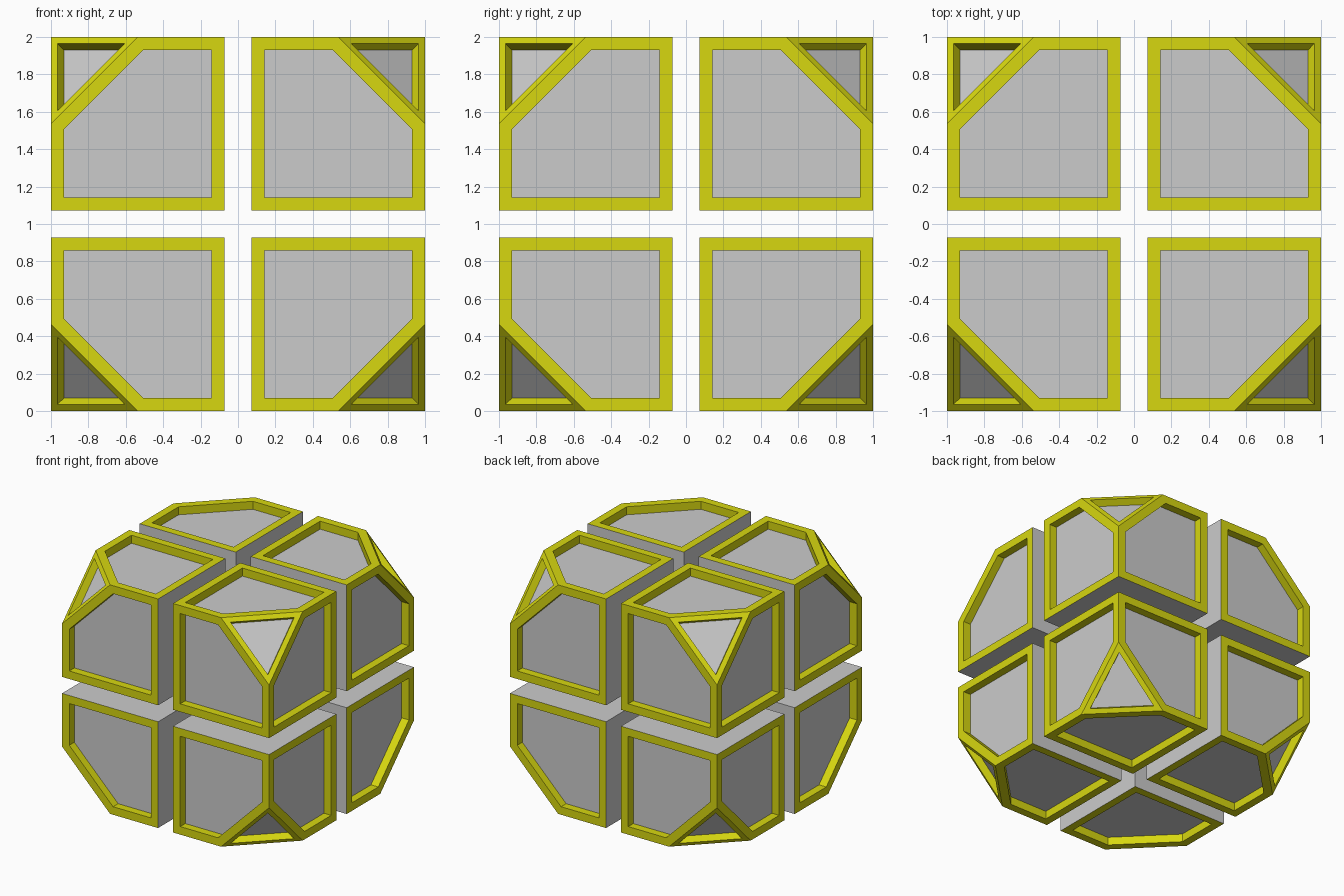
import bpy
import bmesh
from itertools import product
from mathutils import Vector

if "Cube" in bpy.data.objects:
    bpy.data.objects.remove(bpy.data.objects["Cube"], do_unlink=True)

GAP = 0.072            # half the gap between blocks
SIZE = 1 - GAP         # block edge length
CUT = SIZE / 2         # length cut off each edge at the outer corner
FRAME, CORNER_FRAME = 0.07, 0.042
DEPTH, CORNER_DEPTH = 0.07, 0.062


def material(name, color):
    mat = bpy.data.materials.new(name)
    mat.use_nodes = True
    mat.diffuse_color = color
    mat.node_tree.nodes["Principled BSDF"].inputs["Base Color"].default_value = color
    return mat


GREY = material("panel grey", (0.6, 0.6, 0.6, 1))
YELLOW = material("frame yellow", (0.68, 0.68, 0.005, 1))


def recess(bm, faces, border, depth):
    """Frame each face in yellow and sink its panel straight inward."""
    for f in faces:
        f.material_index = 1
    bmesh.ops.inset_individual(bm, faces=faces, thickness=border, use_even_offset=True)
    for f in faces:
        normal = f.normal.copy()
        panel = bmesh.ops.extrude_discrete_faces(bm, faces=[f])["faces"][0]
        panel.material_index = 0
        bmesh.ops.translate(bm, verts=panel.verts, vec=-normal * depth)


def block(name, signs):
    out = Vector(signs)
    bm = bmesh.new()
    bmesh.ops.create_cube(bm, size=SIZE)
    bmesh.ops.translate(bm, verts=bm.verts, vec=out * (GAP + SIZE / 2))

    # Slice off the outer corner and close it with a triangle
    sliced = bmesh.ops.bisect_plane(
        bm, geom=bm.verts[:] + bm.edges[:] + bm.faces[:],
        plane_co=out - Vector((out.x * CUT, 0, 0)), plane_no=out, clear_outer=True)
    rim = [e for e in sliced["geom_cut"] if isinstance(e, bmesh.types.BMEdge)]
    bmesh.ops.holes_fill(bm, edges=rim, sides=0)
    bmesh.ops.recalc_face_normals(bm, faces=bm.faces)
    bm.normal_update()

    # Three outer faces and the corner are framed; inner faces stay plain
    corner = [f for f in bm.faces if len(f.verts) == 3]
    outer = [f for f in bm.faces if len(f.verts) == 5]
    recess(bm, outer, FRAME, DEPTH)
    recess(bm, corner, CORNER_FRAME, CORNER_DEPTH)

    mesh = bpy.data.meshes.new(name)
    bm.to_mesh(mesh)
    bm.free()
    mesh.materials.append(GREY)
    mesh.materials.append(YELLOW)
    obj = bpy.data.objects.new(name, mesh)
    obj.location.z = 1
    bpy.context.collection.objects.link(obj)


# Eight blocks, one per octant
for sx, sy, sz in product((-1, 1), repeat=3):
    label = "_".join(("upper" if sz > 0 else "lower",
                      "back" if sy > 0 else "front",
                      "left" if sx > 0 else "right", "block"))
    block(label, (sx, sy, sz))
